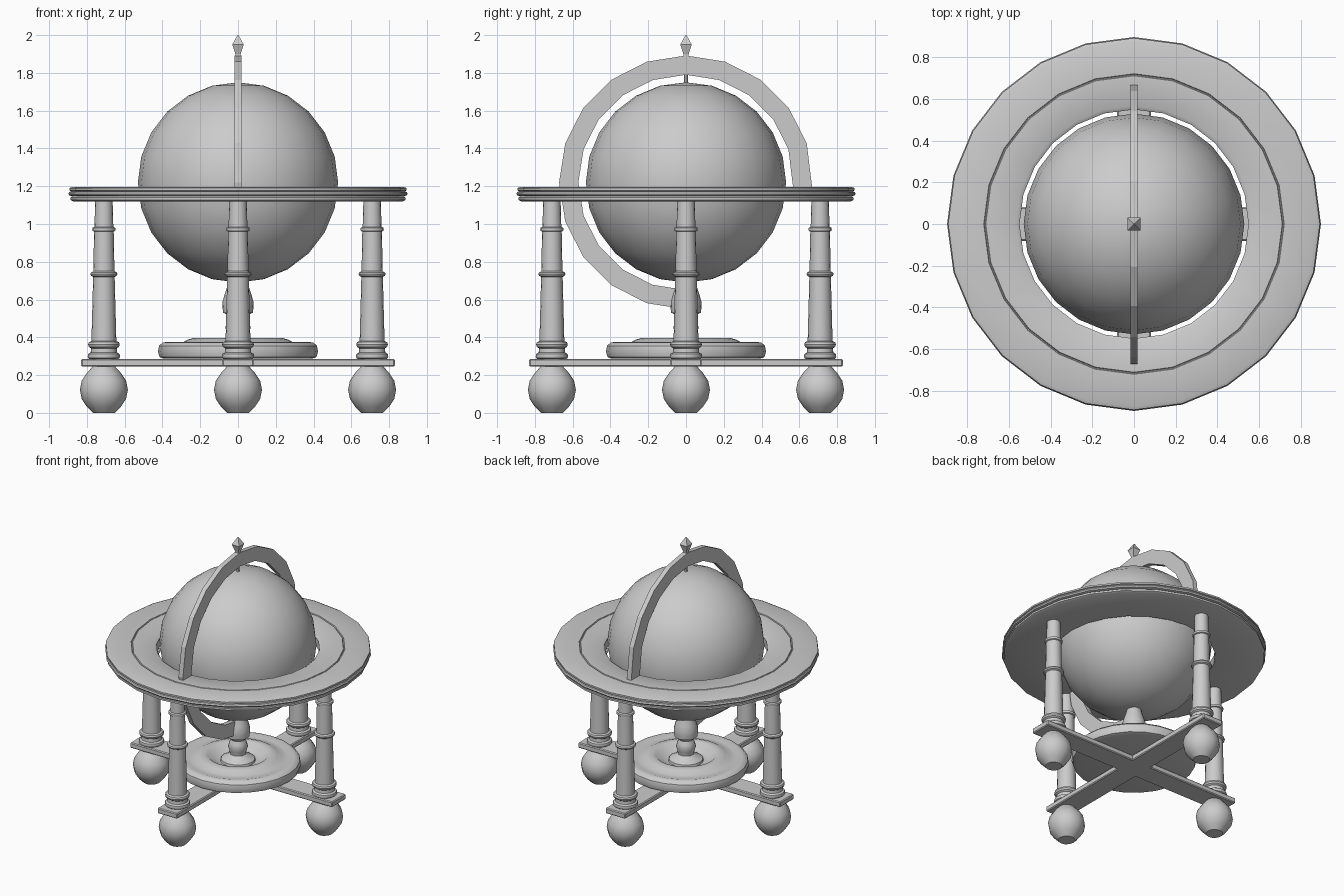
import bpy, bmesh
from math import sin, cos, pi, radians

if "Cube" in bpy.data.objects:
    bpy.data.objects.remove(bpy.data.objects["Cube"])


def finish(name, bm, smooth=True, angle=35):
    bmesh.ops.remove_doubles(bm, verts=bm.verts, dist=1e-5)
    bmesh.ops.recalc_face_normals(bm, faces=bm.faces)
    me = bpy.data.meshes.new(name)
    bm.to_mesh(me)
    bm.free()
    ob = bpy.data.objects.new(name, me)
    bpy.context.collection.objects.link(ob)
    bpy.ops.object.select_all(action='DESELECT')
    ob.select_set(True)
    bpy.context.view_layer.objects.active = ob
    if smooth:
        bpy.ops.object.shade_smooth_by_angle(angle=radians(angle))
    return ob


def lathe(name, profile, seg=24, at=(0, 0), closed=False, phase=0.0, smooth=True):
    """Turn (radius, z) points around a vertical axis; open profiles get capped."""
    if not closed:
        profile = [(0, profile[0][1])] + list(profile) + [(0, profile[-1][1])]
    bm = bmesh.new()
    rows = []
    for r, z in profile:
        if r < 1e-6:
            rows.append([bm.verts.new((at[0], at[1], z))] * seg)
        else:
            rows.append([bm.verts.new((at[0] + r * cos(phase + 2 * pi * i / seg),
                                       at[1] + r * sin(phase + 2 * pi * i / seg), z))
                         for i in range(seg)])
    n = len(rows)
    for k in range(n if closed else n - 1):
        a, b = rows[k], rows[(k + 1) % n]
        for i in range(seg):
            j = (i + 1) % seg
            quad = list(dict.fromkeys((a[i], a[j], b[j], b[i])))
            if len(quad) > 2:
                bm.faces.new(quad)
    return finish(name, bm, smooth)


def box(name, size, centre):
    bm = bmesh.new()
    bmesh.ops.create_cube(bm, size=1)
    for v in bm.verts:
        v.co = [c * s + o for c, s, o in zip(v.co, size, centre)]
    bmesh.ops.bevel(bm, geom=bm.edges[:], offset=0.006, segments=1, affect='EDGES')
    return finish(name, bm, False)


ZC = 1.22  # globe centre height

# Globe
bm = bmesh.new()
bmesh.ops.create_uvsphere(bm, u_segments=24, v_segments=12, radius=0.53)
bmesh.ops.translate(bm, verts=bm.verts, vec=(0, 0, ZC))
finish("globe", bm)

# Meridian arc: three quarters of a flat ring in the yz plane
bm = bmesh.new()
prev = first = None
for deg in [-4] + [18 * i for i in range(1, 16)]:
    a = radians(deg)
    cur = [bm.verts.new((x, r * cos(a), ZC + r * sin(a)))
           for x, r in ((-.0175, .57), (.0175, .57), (.0175, .672), (-.0175, .672))]
    if prev:
        for i in range(4):
            j = (i + 1) % 4
            bm.faces.new((prev[i], prev[j], cur[j], cur[i]))
    else:
        first = cur
    prev = cur
bm.faces.new(first)
bm.faces.new(prev)
finish("meridian_arc", bm, False)

# Polar pin and four-sided finial
lathe("polar_pin", [(.011, 1.73), (.011, 1.81)], 8)
lathe("finial", [(.02, 1.885), (.02, 1.90), (.043, 1.95), (.004, 2.0)], 4,
      phase=pi / 4, smooth=False)

# Horizon table with moulded rim and an incised circle
lathe("horizon_table", [
    (.55, 1.12), (.872, 1.12), (.886, 1.127), (.886, 1.141), (.876, 1.147),
    (.893, 1.151), (.898, 1.16), (.893, 1.170), (.882, 1.173), (.893, 1.178),
    (.893, 1.190), (.876, 1.197), (.722, 1.197), (.719, 1.190), (.715, 1.190),
    (.712, 1.197), (.568, 1.197), (.55, 1.185)], closed=True)

# Legs and ball feet on the four axes
leg = [(.07, .28), (.083, .29), (.086, .30), (.083, .312), (.07, .32),
       (.068, .342), (.08, .35), (.084, .362), (.08, .374), (.066, .38),
       (.057, .72), (.068, .726), (.072, .735), (.068, .744), (.056, .75),
       (.052, .96), (.06, .964), (.062, .972), (.06, .98), (.05, .985), (.046, 1.13)]
ball = [(.127 * cos(radians(t)), .122 + .127 * sin(radians(t)))
        for t in (-45, -22.5, 0, 22.5, 45)]
foot = [(.058, 0)] + ball + [(.055, .25)]
for side, at in {"front": (0, -.71), "back": (0, .71),
                 "left": (-.71, 0), "right": (.71, 0)}.items():
    lathe(side + "_leg", leg, 16, at)
    lathe(side + "_foot", foot, 12, at)

# Crossed stretchers
box("stretcher_x", (1.66, .163, .04), (0, 0, .266))
box("stretcher_y", (.163, 1.66, .04), (0, 0, .266))

# Dished base plate
lathe("base_plate", [
    (.39, .287), (.415, .295), (.424, .325), (.418, .355), (.40, .372), (.375, .376),
    (.34, .366), (.30, .370), (.265, .388), (.235, .397), (.205, .392),
    (.16, .355), (.11, .345)])

# Turned pedestal holding the arc and globe
lathe("pedestal", [
    (.12, .34), (.115, .362), (.085, .378), (.055, .40), (.058, .425), (.067, .45),
    (.06, .48), (.048, .505), (.058, .522), (.079, .53), (.082, .56), (.081, .59),
    (.072, .625), (.06, .66), (.05, .70)], 16)
